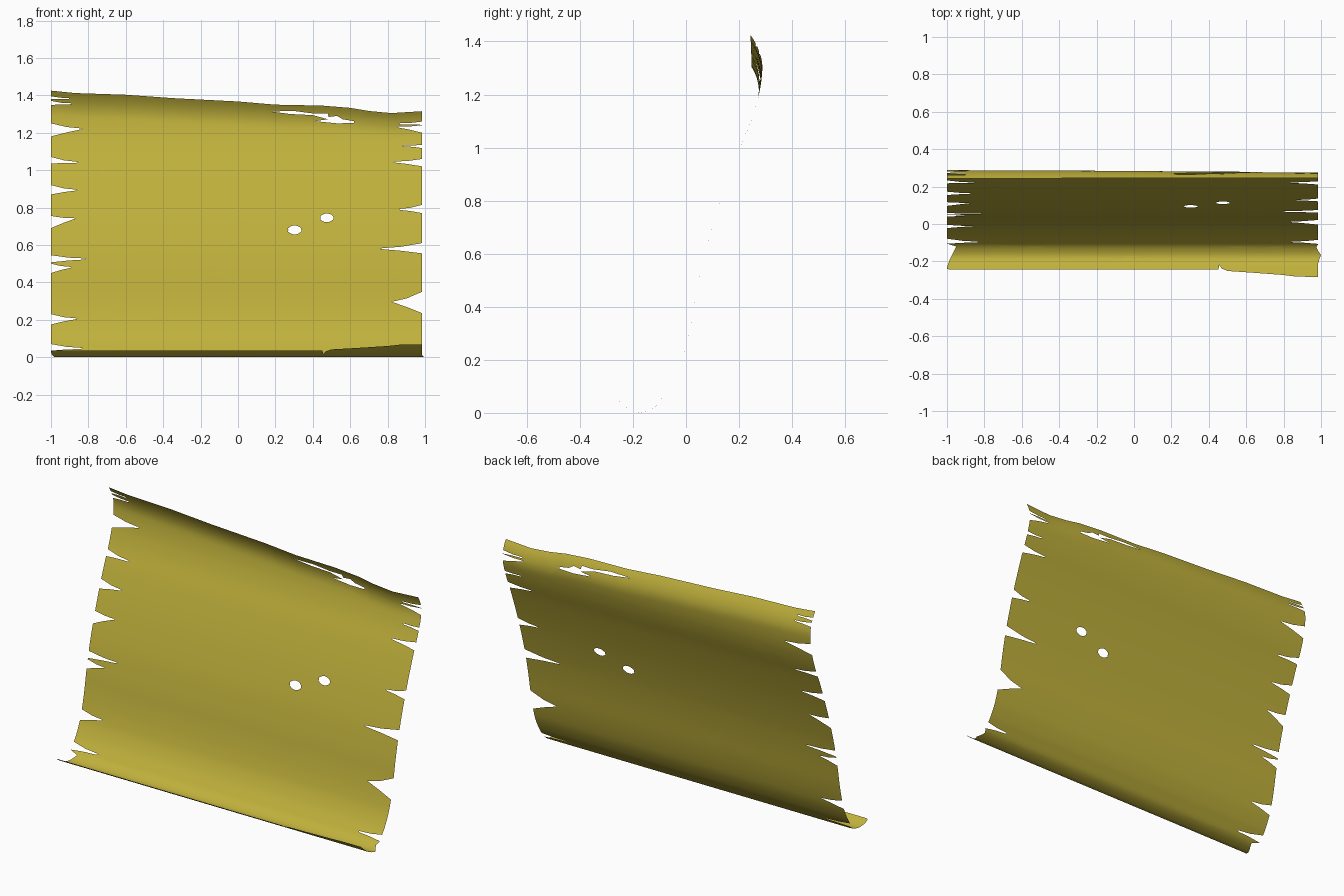
import bpy, bmesh, math
from mathutils import Vector

# Side profile of the sheet: (distance up the sheet, y, z)
PROFILE = [(-0.165, -0.287, 0.072), (-0.11, -0.243, 0.035), (-0.07, -0.21, 0.011),
           (-0.03, -0.17, 0.0), (0.02, -0.12, 0.02), (0.05, -0.094, 0.05),
           (0.1, -0.058, 0.1), (0.18, -0.02, 0.18), (0.3, 0.012, 0.3), (0.45, 0.039, 0.45),
           (0.6, 0.072, 0.6), (0.8, 0.131, 0.8), (1.0, 0.203, 1.0), (1.1, 0.245, 1.1),
           (1.2, 0.275, 1.2), (1.3, 0.288, 1.3), (1.45, 0.284, 1.45)]
TOP = [(-1, 1.425), (-0.87, 1.412), (-0.6, 1.403), (-0.35, 1.385), (0, 1.367), (0.2, 1.35),
       (0.45, 1.345), (0.6, 1.333), (0.7, 1.316), (0.82, 1.305), (0.985, 1.315)]
BOTTOM = [(0.985, -0.16), (0.87, -0.158), (0.8, -0.147), (0.65, -0.133), (0.5, -0.12),
          (0.47, -0.105), (0.455, -0.08), (0.452, -0.11), (-0.99, -0.11)]
# Tears: (upper lip, tip x, tip height, lower lip)
LEFT = [(1.395, -0.9, 1.383, 1.38), (1.37, -0.89, 1.355, 1.348), (1.25, -0.83, 1.22, 1.18),
        (1.07, -0.855, 1.042, 1.035), (0.92, -0.86, 0.893, 0.87), (0.755, -0.87, 0.74, 0.69),
        (0.545, -0.81, 0.525, 0.507), (0.5, -0.89, 0.48, 0.45), (0.23, -0.86, 0.205, 0.175),
        (0.07, -0.83, 0.047, 0.036)]
RIGHT = [(1.26, 0.86, 1.248, 1.242), (1.24, 0.85, 1.23, 1.2), (1.135, 0.88, 1.13, 1.118),
         (1.06, 0.83, 1.043, 1.02), (0.815, 0.86, 0.79, 0.77), (0.61, 0.76, 0.58, 0.555),
         (0.35, 0.82, 0.295, 0.235), (0.062, 0.84, 0.048, 0.035)]
SLIT = [(0.17, 1.314), (0.3, 1.316), (0.41, 1.302), (0.48, 1.303), (0.485, 1.284), (0.53, 1.29),
        (0.56, 1.272), (0.62, 1.262), (0.62, 1.252), (0.53, 1.25), (0.41, 1.262), (0.48, 1.272),
        (0.4, 1.294), (0.28, 1.3)]


def lerp_table(table, x):
    for (a, p), (b, q) in zip(table, table[1:]):
        if x <= b:
            return p + (q - p) * (x - a) / (b - a)
    return table[-1][1]


def profile_at(v):
    """Smooth interpolation through the profile points."""
    n = len(PROFILE)
    i = next((k for k in range(n - 1) if v <= PROFILE[k + 1][0]), n - 2)

    def slope(k, c):
        a, b = PROFILE[max(k - 1, 0)], PROFILE[min(k + 1, n - 1)]
        return (b[c] - a[c]) / (b[0] - a[0])
    h = PROFILE[i + 1][0] - PROFILE[i][0]
    t = (v - PROFILE[i][0]) / h
    return [(2*t**3 - 3*t*t + 1) * PROFILE[i][c] + (t**3 - 2*t*t + t) * h * slope(i, c)
            + (3*t*t - 2*t**3) * PROFILE[i + 1][c] + (t**3 - t*t) * h * slope(i + 1, c)
            for c in (1, 2)]


def tears(edge, rows):
    pts = []
    for hi, tx, tz, lo in rows:
        mid = (edge + tx) / 2
        pts += [(edge, hi), (mid, tz + (hi - tz) * 0.35), (tx - (tx - edge) * 0.06, tz + 0.003),
                (tx, tz), (tx - (tx - edge) * 0.08, tz - 0.003),
                (mid, tz - (tz - lo) * 0.45), (edge, lo)]
    return pts


def oval(cx, cz, rx, rz, n=16):
    return [(cx + rx * math.cos(k * math.tau / n) * (1 + 0.06 * math.sin(3 * k)),
             cz + rz * math.sin(k * math.tau / n)) for k in range(n)]


# Flat torn outline, clockwise from the top left corner
outline = TOP + tears(0.985, RIGHT)
outline += [(0.975, 0.015), (0.985, -0.005), (1.0, -0.025), (0.99, -0.05), (0.985, -0.07)]
outline += BOTTOM + [(-1, -0.105), (-0.998, -0.085), (-0.985, -0.05), (-0.965, -0.01), (-0.95, 0.02)]
outline += tears(-1, LEFT)[::-1]
loops = [outline, oval(0.303, 0.68, 0.036, 0.024), oval(0.475, 0.745, 0.036, 0.023), SLIT]

bm = bmesh.new()
for loop in loops:
    vs = [bm.verts.new((x, 0, v)) for x, v in loop]
    for a, b in zip(vs, vs[1:] + vs[:1]):
        bm.edges.new((a, b))
bmesh.ops.triangle_fill(bm, use_beauty=True, edges=bm.edges[:], normal=(0, -1, 0))

# Slice into rows for bending, and columns near the top curl
rows = [-0.155 + 0.0125 * k for k in range(28)] + [0.2 + 0.04 * k for k in range(24)]
rows += [1.16 + 0.0125 * k for k in range(22)]
cuts = [((0, 0, r), (0, 0, 1)) for r in rows]
cuts += [((-0.95 + 0.1 * k, 0, 0), (1, 0, 0)) for k in range(20)]
for co, no in cuts:
    bmesh.ops.bisect_plane(bm, geom=bm.verts[:] + bm.edges[:] + bm.faces[:],
                           plane_co=co, plane_no=no, dist=1e-5)

# Bend the flat sheet along the profile, with a forward curl at the top edge
for vert in bm.verts:
    x, v = vert.co.x, vert.co.z
    y, z = profile_at(v)
    gap = lerp_table(TOP, x) - v
    y -= 0.042 * max(0, 1 - max(gap, 0) / 0.13) ** 2
    vert.co = Vector((x, y, max(z, 0)))
for f in bm.faces:
    f.smooth = True
bmesh.ops.recalc_face_normals(bm, faces=bm.faces[:])
if sum(f.normal.y * f.calc_area() for f in bm.faces) > 0:
    bmesh.ops.reverse_faces(bm, faces=bm.faces[:])

mesh = bpy.data.meshes.new("torn_sheet")
bm.to_mesh(mesh)
bm.free()
sheet = bpy.data.objects.new("torn_sheet", mesh)
bpy.context.collection.objects.link(sheet)
paper = bpy.data.materials.new("old_paper")
paper.diffuse_color = (0.53, 0.44, 0.045, 1)
mesh.materials.append(paper)
